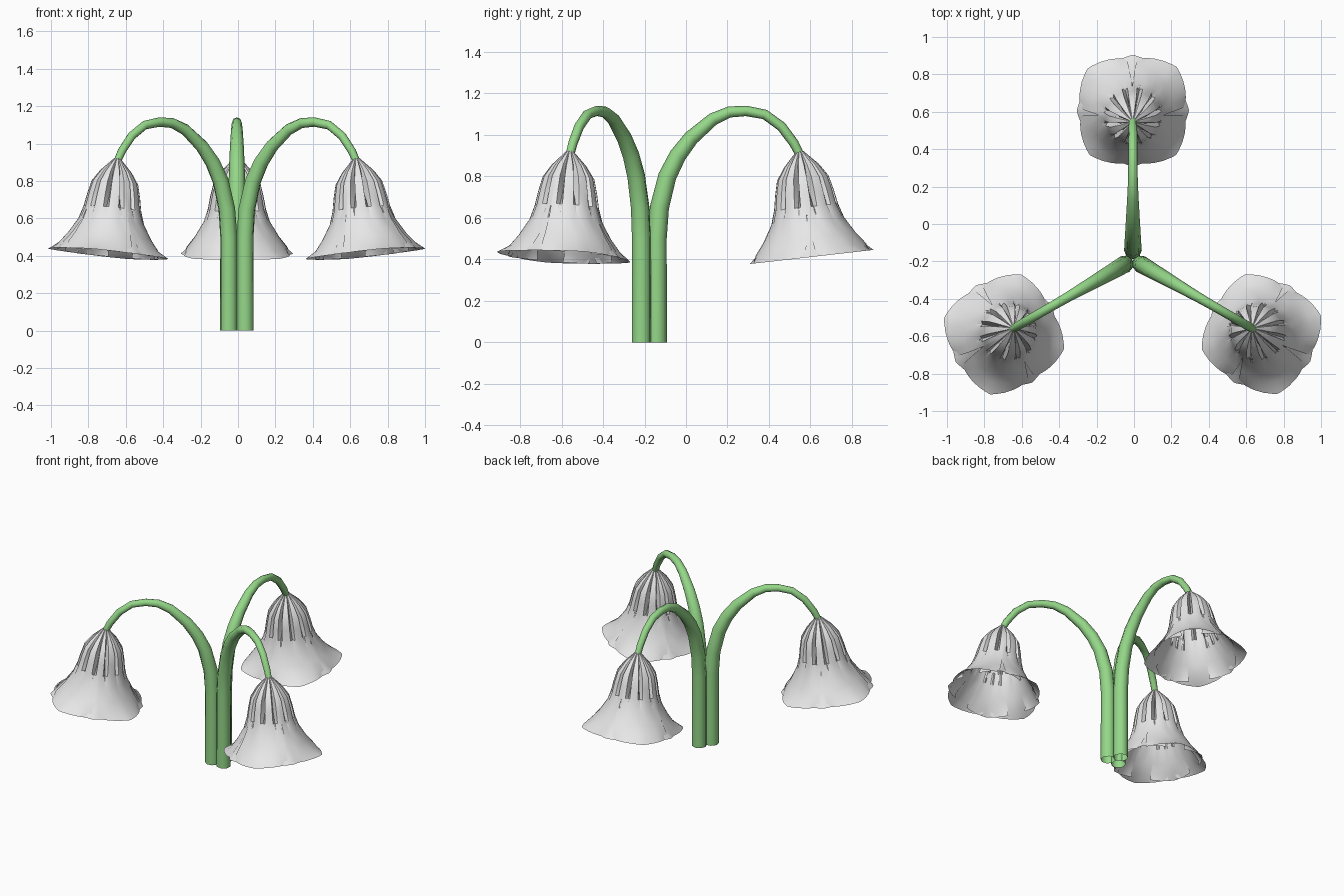
import bpy, bmesh, math
from mathutils import Matrix, Vector

cube = bpy.data.objects.get("Cube")
if cube:
    bpy.data.objects.remove(cube, do_unlink=True)


def make_material(name, rgb):
    mat = bpy.data.materials.new(name)
    mat.use_nodes = True
    mat.diffuse_color = (*rgb, 1)
    mat.node_tree.nodes["Principled BSDF"].inputs["Base Color"].default_value = (*rgb, 1)
    return mat


green = make_material("stem green", (0.30, 0.68, 0.25))
grey = make_material("petal grey", (0.8, 0.8, 0.8))

# Stem path: distance from the cluster centre, height, thickness
STEM = [(0.05, 0, 0.048), (0.05, 0.5, 0.047), (0.062, 0.65, 0.046), (0.10, 0.80, 0.044),
        (0.15, 0.90, 0.041), (0.215, 0.985, 0.037), (0.32, 1.075, 0.031), (0.40, 1.11, 0.027),
        (0.48, 1.115, 0.025), (0.57, 1.098, 0.024), (0.65, 1.04, 0.024), (0.71, 0.96, 0.023),
        (0.738, 0.905, 0.021)]

# Bell profile: depth below the tip, radius, depth of the pleats
BELL = [(0, 0.018, 0), (0.07, 0.085, 0.2), (0.13, 0.125, 0.38), (0.20, 0.142, 0.34),
        (0.27, 0.155, 0.08), (0.34, 0.177, 0), (0.42, 0.225, 0), (0.475, 0.268, 0)]
RIM_DEPTH = 0.512
FOLDS = 3


def stem(name, place):
    curve = bpy.data.curves.new(name, "CURVE")
    curve.dimensions = "3D"
    curve.bevel_depth = 1
    curve.bevel_resolution = 2
    spline = curve.splines.new("POLY")
    spline.points.add(len(STEM) - 1)
    for point, (dist, z, thick) in zip(spline.points, STEM):
        point.co = (dist, 0, z, 1)
        point.radius = thick
    curve.materials.append(green)
    obj = bpy.data.objects.new(name, curve)
    obj.matrix_world = place
    bpy.context.collection.objects.link(obj)


def petal(bm, centre, span, rim_span, rows, rim, point, scale):
    """One petal as a pleated sheet ending in a pointed rim."""
    columns = [0]
    for fold in range(FOLDS):
        columns += [(fold + f) / FOLDS for f in (0.32, 0.5, 0.68, 1)]
    grid = []
    for depth, radius, pleat in rows + [(RIM_DEPTH, None, 0)]:
        line = []
        spread = span if depth < 0.3 else span + (rim_span - span) * (depth - 0.3) / (RIM_DEPTH - 0.3)
        for i, u in enumerate(columns):
            angle = math.radians(centre + (u - 0.5) * spread)
            tip = 1 - abs(2 * u - 1)
            r = rim + point * tip if radius is None else radius * scale
            if i % 4 == 2:
                r *= 1 - pleat
            line.append(bm.verts.new((r * math.cos(angle), r * math.sin(angle), -depth)))
        grid.append(line)
    for upper, lower in zip(grid, grid[1:]):
        for i in range(len(columns) - 1):
            bm.faces.new((upper[i], lower[i], lower[i + 1], upper[i + 1]))


def flower(name, place):
    bm = bmesh.new()
    # Four outer pleated petals
    for centre in (-45, 47, 136, -136):
        petal(bm, centre, 92, 80, BELL, 0.28, 0.052, 1)
    # Inner petals filling the gaps near the rim
    for centre in (0, 90, 180, -90):
        petal(bm, centre, 50, 62, BELL[4:], 0.265, 0.035, 0.97)
    mesh = bpy.data.meshes.new(name)
    bm.to_mesh(mesh)
    bm.free()
    mesh.materials.append(grey)
    obj = bpy.data.objects.new(name, mesh)
    tilt = Matrix.Rotation(math.radians(-6.5), 4, "Y")
    obj.matrix_world = place @ Matrix.Translation((0.738, 0, 0.92)) @ tilt
    bpy.context.collection.objects.link(obj)
    bpy.ops.object.select_all(action="DESELECT")
    bpy.context.view_layer.objects.active = obj
    obj.select_set(True)
    bpy.ops.object.shade_smooth_by_angle(angle=math.radians(30))


# Three drooping flowers around the shared base
centre = Matrix.Translation(Vector((-0.006, -0.19, 0)))
for side, angle in (("back", 90), ("left", -30), ("right", 210)):
    place = centre @ Matrix.Rotation(math.radians(angle), 4, "Z")
    stem(side + "_stem", place)
    flower(side + "_flower", place)
